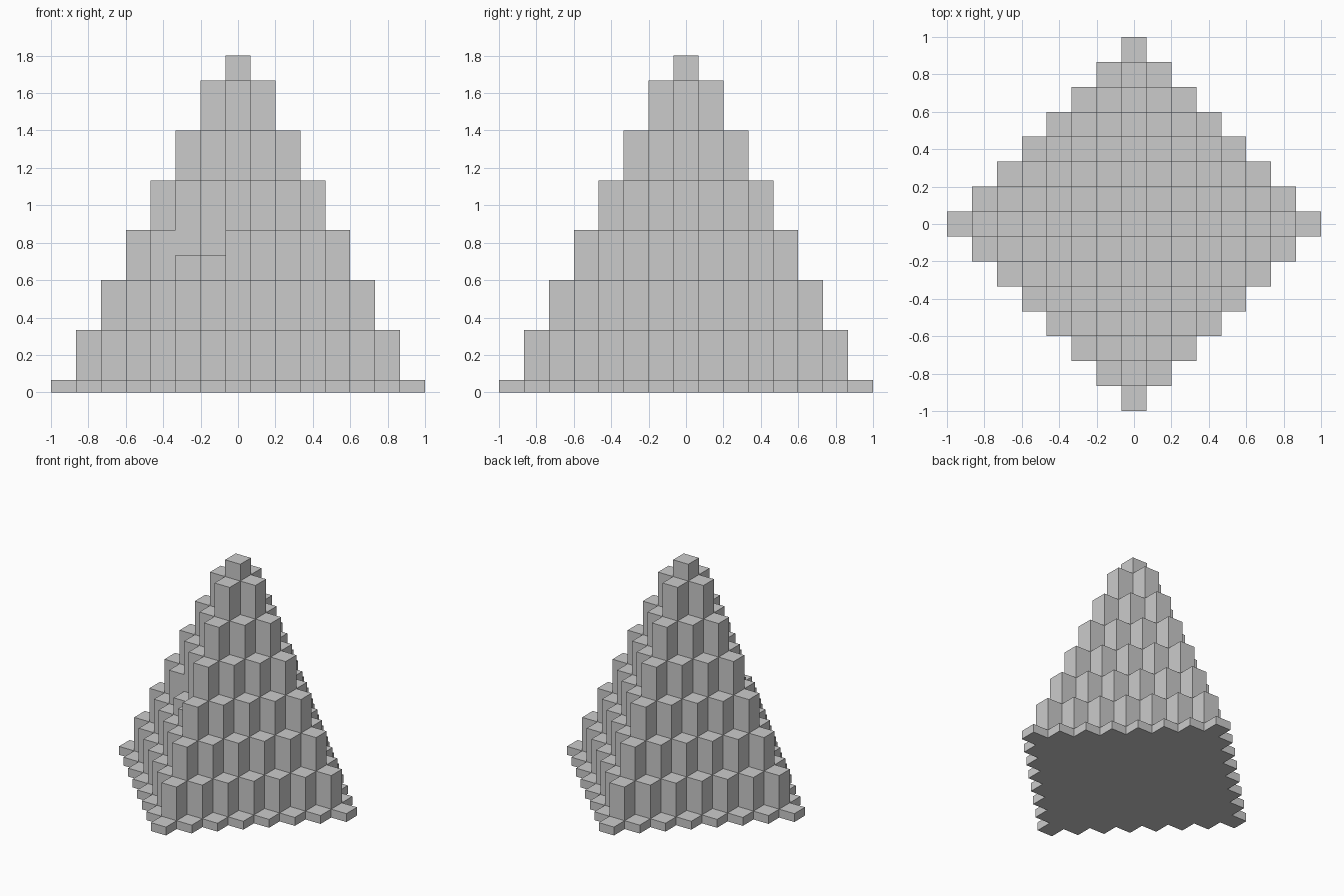
import bpy
import bmesh

cube = bpy.data.objects.get("Cube")
if cube:
    bpy.data.objects.remove(cube, do_unlink=True)

RINGS = 7
U = 2 / (2 * RINGS + 1)             # width of one square column
LOWERED = {(-1, -3), (-2, -2)}      # two columns one unit shorter than their ring


def height(i, j):
    """Height of the column in cell (i, j); zero outside the diamond."""
    d = abs(i) + abs(j)
    if d > RINGS:
        return 0.0
    units = 13.5 if d == 0 else 14.5 - 2 * d
    return (units - ((i, j) in LOWERED)) * U


stone = bpy.data.materials.new("light_grey")
stone.use_nodes = True
colour = (0.6, 0.6, 0.6, 1)
stone.diffuse_color = colour
stone.node_tree.nodes["Principled BSDF"].inputs["Base Color"].default_value = colour

bm = bmesh.new()


def face(*points):
    bm.faces.new([bm.verts.new(p) for p in points])


cells = range(-RINGS, RINGS + 1)
for i in cells:
    for j in cells:
        h = height(i, j)
        if not h:
            continue
        x, y, r = i * U, j * U, U / 2
        corners = [(x - r, y - r), (x + r, y - r), (x + r, y + r), (x - r, y + r)]
        # Column top and base
        face(*[(a, b, h) for a, b in corners])
        face(*[(a, b, 0) for a, b in reversed(corners)])
        # Walls down to each lower neighbour
        for k, (di, dj) in enumerate([(0, -1), (1, 0), (0, 1), (-1, 0)]):
            low = height(i + di, j + dj)
            if low < h - U / 4:
                p, q = corners[k], corners[(k + 1) % 4]
                face((*p, low), (*q, low), (*q, h), (*p, h))

bmesh.ops.remove_doubles(bm, verts=bm.verts, dist=U / 100)
mesh = bpy.data.meshes.new("stepped_pyramid")
bm.to_mesh(mesh)
bm.free()
mesh.materials.append(stone)
pyramid = bpy.data.objects.new("stepped_pyramid", mesh)
bpy.context.collection.objects.link(pyramid)
